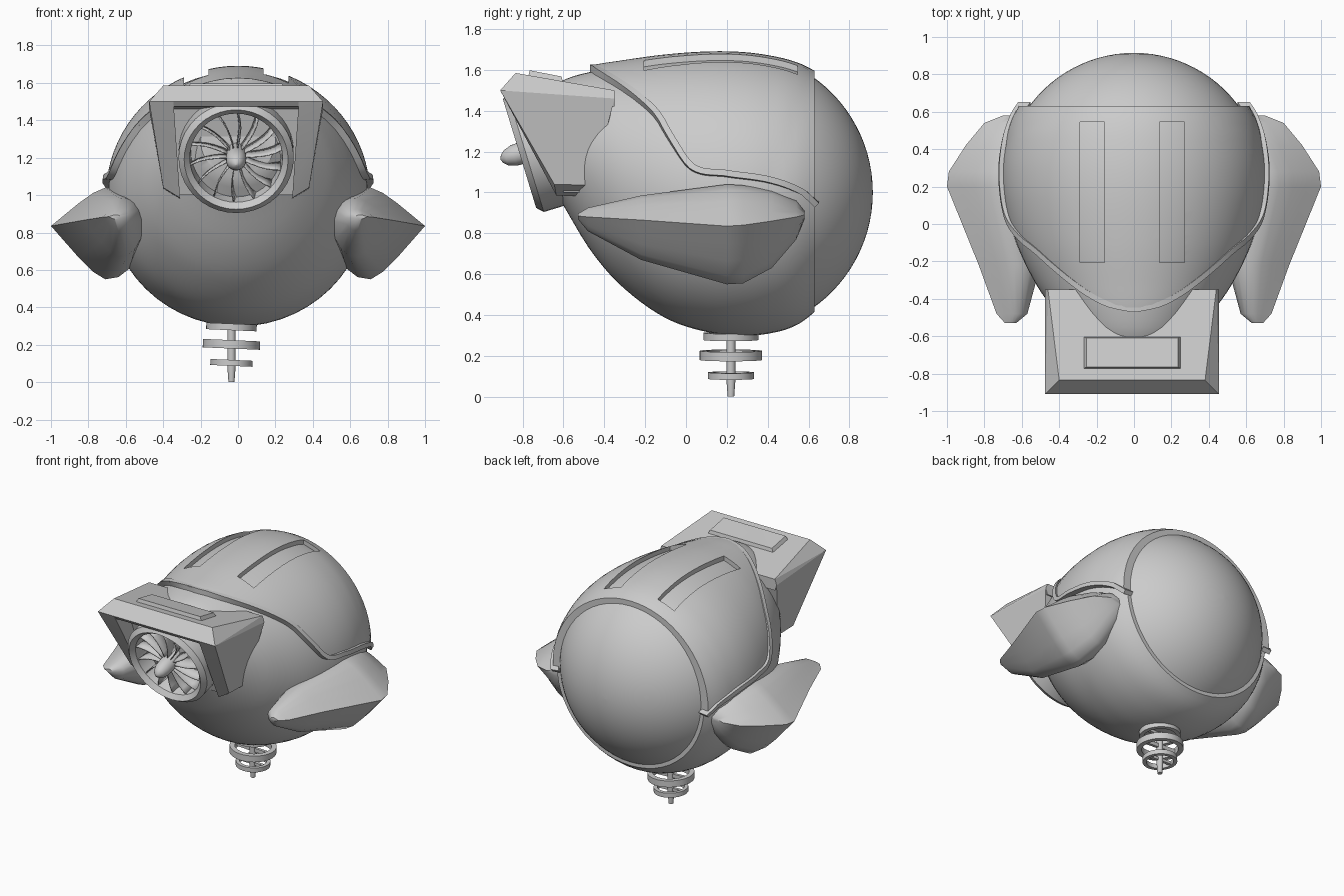
import bpy, bmesh
from math import sin, cos, pi, radians
from mathutils import Vector

if "Cube" in bpy.data.objects:
    bpy.data.objects.remove(bpy.data.objects["Cube"])


def finish(bm, name, angle=35):
    bmesh.ops.remove_doubles(bm, verts=bm.verts, dist=1e-5)
    bmesh.ops.recalc_face_normals(bm, faces=bm.faces)
    me = bpy.data.meshes.new(name)
    bm.to_mesh(me)
    bm.free()
    ob = bpy.data.objects.new(name, me)
    bpy.context.collection.objects.link(ob)
    smooth(me, angle)
    return ob


def smooth(me, angle=35):
    me.shade_smooth()
    me.set_sharp_from_angle(angle=radians(angle))


def loft(name, rings, caps=True, wrap=False, angle=35):
    bm = bmesh.new()
    rows = [[bm.verts.new(p) for p in r] for r in rings]
    n = len(rows[0])
    for i in range(len(rows) if wrap else len(rows) - 1):
        a, b = rows[i], rows[(i + 1) % len(rows)]
        for j in range(n):
            k = (j + 1) % n
            bm.faces.new((a[j], a[k], b[k], b[j]))
    if caps and not wrap:
        bm.faces.new(rows[0])
        bm.faces.new(rows[-1])
    return finish(bm, name, angle)


def lathe(name, profile, closed=False, seg=40, angle=35):
    rings = [[(max(r, 1e-4) * cos(2 * pi * j / seg), max(r, 1e-4) * sin(2 * pi * j / seg), z)
              for j in range(seg)] for r, z in profile]
    return loft(name, rings, caps=True, wrap=closed, angle=angle)


def hull(name, pts):
    bm = bmesh.new()
    for p in pts:
        bm.verts.new(p)
    bmesh.ops.convex_hull(bm, input=bm.verts)
    return finish(bm, name, 20)


def interp(table, y):
    """Smooth interpolation of the table columns at y."""
    n = len(table)
    i = max(k for k in range(n - 1) if table[k][0] <= y + 1e-9)
    a, b = table[i], table[i + 1]
    p, q = table[max(i - 1, 0)], table[min(i + 2, n - 1)]
    h = b[0] - a[0]
    t = (y - a[0]) / h
    out = []
    for c in range(1, len(a)):
        ma = (b[c] - p[c]) / (b[0] - p[0]) * h
        mb = (q[c] - a[c]) / (q[0] - a[0]) * h
        out.append((2*t**3 - 3*t*t + 1) * a[c] + (t**3 - 2*t*t + t) * ma
                   + (3*t*t - 2*t**3) * b[c] + (t**3 - t*t) * mb)
    return out


# Body: ellipse sections along y (y, bottom, top, half width)
BODY = [(-.70, 1.10, 1.48, .20), (-.60, .935, 1.55, .31), (-.47, .72, 1.59, .42),
        (-.32, .545, 1.615, .525), (-.10, .385, 1.645, .63), (.12, .313, 1.66, .685),
        (.30, .298, 1.655, .695), (.46, .32, 1.63, .67), (.56, .36, 1.60, .63),
        (.63, .415, 1.565, .585)]


def skin(y, th, off=0.0):
    lo, hi, w = interp(BODY, y)
    return ((w + off) * sin(th), y, (lo + hi) / 2 + ((hi - lo) / 2 + off) * cos(th))


ys = [-.70 + 1.33 * i / 36 for i in range(37)]
loft("body", [[skin(y, 2 * pi * j / 56) for j in range(56)] for y in ys])

# Rear dome: spherical cap
R, cy = .693, .222
dome = lathe("rear_dome", [(R * sin(a), R * cos(a)) for a in
                           [radians(56) * i / 14 for i in range(15)]], seg=56)
dome.location = (0, cy, 1.0)
dome.rotation_euler = (-pi / 2, 0, 0)

# Upper shell with a curved lower edge (y, edge angle from the top)
EDGE = [(-.47, 2), (-.45, 15), (-.40, 27), (-.32, 38), (-.24, 47), (-.15, 57), (-.09, 67),
        (.02, 80), (.20, 82), (.41, 84), (.56, 89), (.63, 96)]


def edge(y):
    return radians(interp(EDGE, y)[0])


def shell_off(y, th):
    back = max(0, (y - .4) / .23)
    return .010 + .021 * max(cos(th), back, 0)


sy = [-.47 + 1.10 * (i / 44) ** 1.25 for i in range(45)]
rings = []
for y in sy:
    ths = [edge(y) * (2 * j / 36 - 1) for j in range(37)]
    rings.append([skin(y, t, shell_off(y, t)) for t in ths] + [skin(y, t, -.02) for t in reversed(ths)])
shell = loft("upper_shell", rings)

# Two long slots cut through the shell
for s in (-1, 1):
    c = Vector((s * .213 - .01, .17, 1.7))
    cutter = hull("slot_cutter", [c + Vector((sx * .066, sy_ * .375, sz * .3))
                                  for sx in (-1, 1) for sy_ in (-1, 1) for sz in (-1, 1)])
    cutter.hide_render = True
    mod = shell.modifiers.new("slot", 'BOOLEAN')
    mod.operation = 'DIFFERENCE'
    mod.solver = 'EXACT'
    mod.object = cutter
dg = bpy.context.evaluated_depsgraph_get()
cut = bpy.data.meshes.new_from_object(shell.evaluated_get(dg))
shell.modifiers.clear()
shell.data = cut
smooth(cut)
for ob in [o for o in bpy.data.objects if o.name.startswith("slot_cutter")]:
    bpy.data.objects.remove(ob)

# Raised rim following the shell edge
path = [(y, -edge(y)) for y in reversed(sy)] + [(y, edge(y)) for y in sy]
rim = []
for i, (y, t) in enumerate(path):
    a, b = Vector(skin(*path[max(i - 1, 0)])), Vector(skin(*path[min(i + 1, len(path) - 1)]))
    p = Vector(skin(y, t))
    out = (Vector(skin(y, t, .1)) - p).normalized()
    inward = out.cross(b - a).normalized() * .03
    if inward.dot(Vector((0, .25, 1.65)) - p) < 0:
        inward.negate()
    rim.append([p - out * .03, p + out * .036, p + inward + out * .036, p + inward - out * .03])
loft("shell_rim", rim)

# Side fins: sections along y (y, tip x, tip z, top z, bottom z, inner x)
FIN = [(-.53, .69, .885, .895, .87, .63), (-.48, .735, .88, .925, .81, .57),
       (-.22, .83, .865, .985, .67, .50), (.20, 1.0, .835, 1.04, .55, .50),
       (.28, .99, .84, 1.035, .555, .50), (.42, .90, .86, 1.01, .63, .50),
       (.54, .80, .88, .96, .77, .52), (.58, .70, .89, .91, .87, .55)]
BULGE = [(0, 0), (.06, .5), (.16, .8), (.28, .96), (.42, 1), (.55, .86), (.7, .6), (.85, .3), (1, 0)]
for s, side in ((-1, "left"), (1, "right")):
    rings = []
    for y, tx, tz, top, bot, ix in FIN:
        up = [(s * (ix + (tx - ix) * t), y, tz + (top - tz) * b) for t, b in BULGE]
        dn = [(s * (ix + (tx - ix) * t), y, tz + (bot - tz) * b) for t, b in BULGE[-2:0:-1]]
        rings.append(up + dn)
    loft(side + "_fin", rings, angle=40)

# Intake housing: bevelled roof, raised roof panel, side cheeks, back plate
CX = -.01
hull("intake_roof", [(CX + s * x, y, z) for s in (-1, 1) for x, y, z in
                     ((.465, -.91, 1.50), (.465, -.35, 1.46), (.39, -.835, 1.585), (.45, -.35, 1.50),
                      (.45, -.89, 1.475), (.45, -.35, 1.42))])
hull("roof_panel", [(CX + s * x, y, z) for s in (-1, 1) for x, y, z in
                    ((.265, -.775, 1.56), (.265, -.60, 1.53), (.245, -.765, 1.598), (.245, -.61, 1.568))])
for s, side in ((-1, "left"), (1, "right")):
    hull(side + "_intake_cheek", [(CX + s * x, y, z) for x, y, z in
         ((.465, -.91, 1.50), (.335, -.91, 1.50), (.39, -.645, 1.04), (.30, -.635, .985),
          (.39, -.46, 1.035), (.30, -.47, .98), (.465, -.35, 1.46), (.335, -.35, 1.46))])
hull("intake_back_plate", [(CX + s * .34, y, z) for s in (-1, 1) for y, z in
                           ((-.76, 1.50), (-.60, 1.0), (-.50, 1.50), (-.48, 1.0))])

# Fan: ring, backing disc, hub and blades, tilted slightly downward
ring = lathe("fan_ring", [(.24, -.20), (.248, -.03), (.278, 0), (.308, -.03), (.308, -.22)], closed=True)
disc = lathe("fan_backing", [(0, -.15), (.25, -.15), (.25, -.19), (0, -.19)])
hub = lathe("fan_hub", [(0, .098), (.02, .09), (.038, .07), (.052, .03), (.055, -.02), (.05, -.16)], seg=24)
bm = bmesh.new()
N = 14
for k in range(N):
    rows = []
    for i in range(6):
        t = i / 5
        r, a = .045 + .205 * t, 2 * pi * k / N + .16 * t * t
        rows.append([bm.verts.new((r * cos(a + d), r * sin(a + d), z))
                     for d, z in ((0, -.035), (.02, -.08), (.06, -.13))])
    for a, b in zip(rows, rows[1:]):
        for j in range(2):
            bm.faces.new((a[j], a[j + 1], b[j + 1], b[j]))
blades = finish(bm, "fan_blades")
thick = blades.modifiers.new("thickness", 'SOLIDIFY')
thick.thickness = .006
for ob in (ring, disc, hub, blades):
    ob.location = (CX, -.815, 1.19)
    ob.rotation_euler = (radians(107), 0, 0)

# Bottom antenna: stem, three hoops and their spokes
AX, AY = -.035, .22
stem = lathe("antenna_stem", [(.016, 0), (.022, .08), (.022, .36)], seg=16)
stem.location = (AX, AY, 0)
for z, r, h in ((.295, .135, .035), (.202, .153, .045), (.103, .113, .032)):
    hoop = lathe("antenna_hoop", [(r * .78, -h / 2), (r, -h / 2), (r, h / 2), (r * .78, h / 2)], closed=True)
    spoke = hull("antenna_spoke", [(sx * r * .8, s * .01, sz * h * .3)
                                   for sx in (-1, 1) for s in (-1, 1) for sz in (-1, 1)])
    for ob in (hoop, spoke):
        ob.location = (AX, AY, z)
        ob.rotation_euler = (0, radians(2.5), 0)
